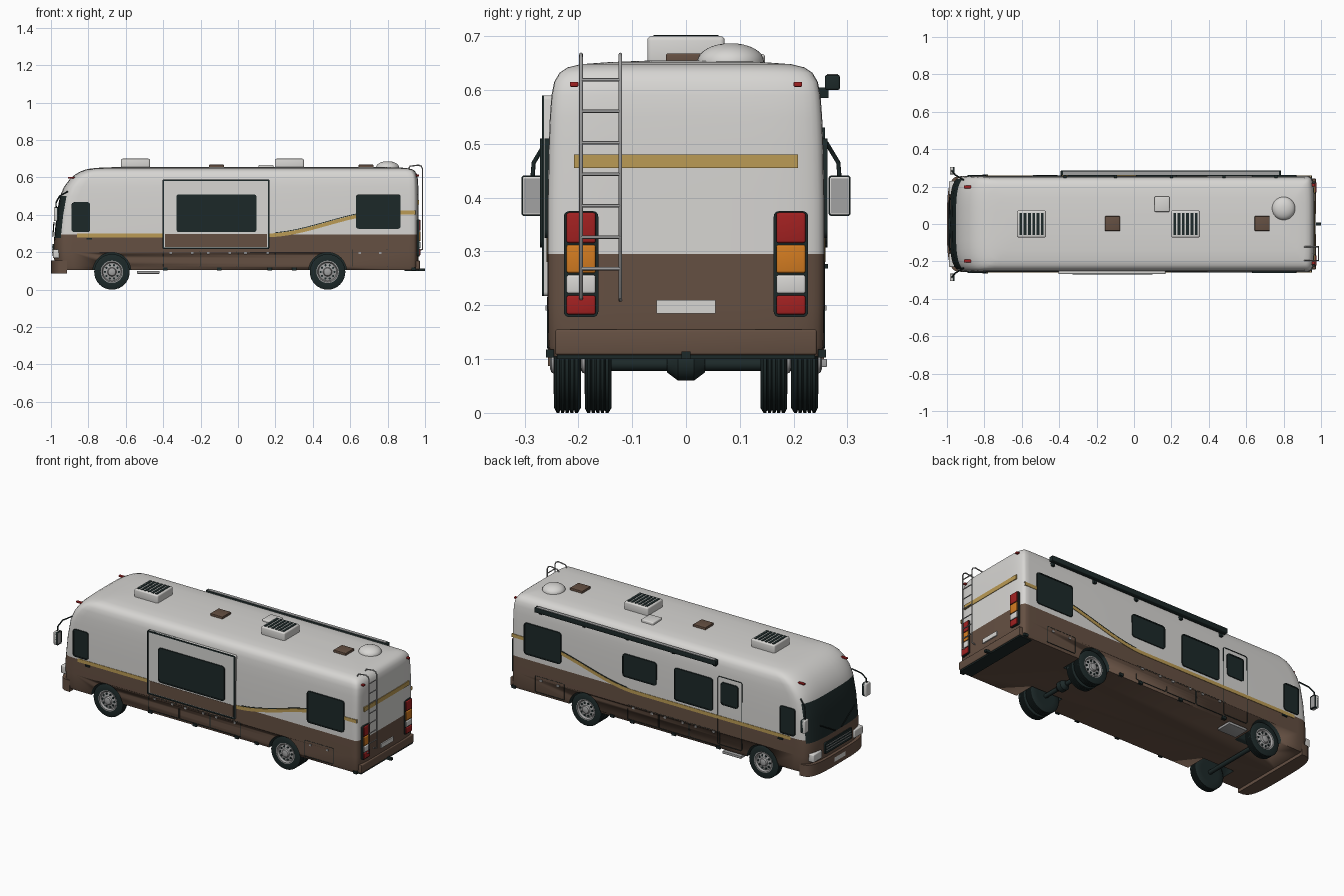
import bpy, bmesh, math
from math import sin, cos, pi
from mathutils import Matrix, Vector

if "Cube" in bpy.data.objects:
    bpy.data.objects.remove(bpy.data.objects["Cube"])


def material(name, *rgb):
    m = bpy.data.materials.new(name)
    m.use_nodes = True
    m.diffuse_color = (*rgb, 1)
    m.node_tree.nodes["Principled BSDF"].inputs["Base Color"].default_value = (*rgb, 1)
    return m


WHITE = material("warm white", 0.68, 0.67, 0.65)
BROWN = material("brown", 0.13, 0.08, 0.055)
DARK = material("dark glass", 0.012, 0.022, 0.022)
GOLD = material("gold", 0.5, 0.33, 0.09)
RED = material("red", 0.36, 0.015, 0.015)
ORANGE = material("orange", 0.65, 0.2, 0.015)
METAL = material("metal", 0.36, 0.36, 0.36)


def finish(name, bm, *mats, smooth=True):
    bmesh.ops.recalc_face_normals(bm, faces=bm.faces)
    mesh = bpy.data.meshes.new(name)
    bm.to_mesh(mesh)
    bm.free()
    for m in mats:
        mesh.materials.append(m)
    ob = bpy.data.objects.new(name, mesh)
    bpy.context.collection.objects.link(ob)
    bpy.ops.object.select_all(action='DESELECT')
    ob.select_set(True)
    bpy.context.view_layer.objects.active = ob
    if smooth:
        bpy.ops.object.shade_smooth_by_angle(angle=math.radians(35))
    return ob


def box(name, x, y, z, mat, bevel=0.0):
    bm = bmesh.new()
    lo, hi = Vector((min(x), min(y), min(z))), Vector((max(x), max(y), max(z)))
    bmesh.ops.create_cube(bm, size=1, matrix=Matrix.Translation((lo + hi) / 2) @ Matrix.Diagonal((*(hi - lo), 1)))
    if bevel:
        bmesh.ops.bevel(bm, geom=bm.edges[:], offset=bevel, segments=3, affect='EDGES', profile=0.5)
    return finish(name, bm, mat)


def rounded(a, b, r):
    """Outline of a rounded rectangle."""
    pts = []
    for i, (u, v) in enumerate([(a[1] - r, b[1] - r), (a[0] + r, b[1] - r), (a[0] + r, b[0] + r), (a[1] - r, b[0] + r)]):
        pts += [(u + r * cos((i + k / 4) * pi / 2), v + r * sin((i + k / 4) * pi / 2)) for k in range(5)]
    return pts


def panel(name, a, z, d, mat, r=0.012, axis='y', rim=0.0):
    """Rounded plate between depths d, or a ring of width rim, facing y or x."""
    bm = bmesh.new()
    place = (lambda p, q: (p[0], q, p[1])) if axis == 'y' else (lambda p, q: (q, p[0], p[1]))
    loops = [rounded(a, z, r)]
    if rim:
        loops.append(rounded((a[0] + rim, a[1] - rim), (z[0] + rim, z[1] - rim), max(r - rim, 0.001)))
    rings = [[bm.verts.new(place(p, q)) for p in lp] for lp in loops for q in d]
    n = len(rings[0])
    pairs = [(0, 1), (2, 3), (0, 2), (1, 3)] if rim else [(0, 1)]
    for s, t in pairs:
        for i in range(n):
            j = (i + 1) % n
            bm.faces.new((rings[s][i], rings[s][j], rings[t][j], rings[t][i]))
    if not rim:
        bm.faces.new(rings[0])
        bm.faces.new(rings[1])
    return finish(name, bm, mat)


def lathe(name, profile, centre, mat, axis='y', segs=32, flip=1):
    """Spin (radius, offset) points around an axis."""
    bm = bmesh.new()
    rings = []
    for r, o in profile:
        ring = []
        for i in range(segs):
            c, s = r * cos(2 * pi * i / segs), r * sin(2 * pi * i / segs)
            ring.append(bm.verts.new(Vector(centre) + Vector((c, o * flip, s) if axis == 'y' else (c, s, o))))
        rings.append(ring)
    for p, q in zip(rings, rings[1:]):
        for i in range(segs):
            j = (i + 1) % segs
            bm.faces.new((p[i], p[j], q[j], q[i]))
    bm.faces.new(rings[0])
    bm.faces.new(rings[-1])
    return finish(name, bm, mat)


def tube(name, pts, r, mat):
    cu = bpy.data.curves.new(name, 'CURVE')
    cu.dimensions, cu.bevel_depth, cu.bevel_resolution, cu.use_fill_caps = '3D', r, 2, True
    sp = cu.splines.new('POLY')
    sp.points.add(len(pts) - 1)
    for p, co in zip(sp.points, pts):
        p.co = (*co, 1)
    cu.materials.append(mat)
    ob = bpy.data.objects.new(name, cu)
    bpy.context.collection.objects.link(ob)


# Body shell: stacked outlines of (height, nose x, tail x, half width)
levels = [(.105, -.975, .96, .25), (.125, -.98, .965, .256), (.2, -.985, .965, .257), (.255, -.985, .965, .257),
          (.275, -.983, .965, .257), (.295, -.981, .965, .257), (.4, -.97, .965, .257), (.5, -.952, .965, .255),
          (.55, -.93, .964, .253), (.59, -.9, .962, .25), (.615, -.872, .957, .245), (.632, -.842, .948, .235),
          (.642, -.815, .935, .22), (.648, -.785, .915, .195), (.652, -.74, .88, .14), (.655, -.66, .8, .06)]
bm = bmesh.new()
N = 20
rings = []
for z, x0, x1, hw in levels:
    ring = []
    for end, depth, p, turn in ((x0, .1, .55, 1), (x1, -.05, .4, -1)):
        for i in range(N + 1):
            t = -pi / 2 + pi * i / N
            y = hw * math.copysign(abs(sin(t)) ** p, sin(t)) * turn
            ring.append(bm.verts.new((end + depth * (1 - max(cos(t), 0) ** p), y, z)))
    rings.append(ring)
for p, q in zip(rings, rings[1:]):
    for i in range(len(p)):
        j = (i + 1) % len(p)
        f = bm.faces.new((p[i], p[j], q[j], q[i]))
        c = f.calc_center_median()
        f.material_index = 1 if c.z < .295 else 0
        if c.x < -.9 and abs(c.y) < .238 and .27 < c.z < .5:
            f.material_index = 2
bm.faces.new(rings[0]).material_index = 1
bm.faces.new(rings[-1])
body = finish("body_shell", bm, WHITE, BROWN, DARK)

# Wheel arches cut out of the shell
for wx in (-.674, .479):
    for s in (-1, 1):
        cutter = lathe("arch_cutter", [(.102, .125), (.102, .3)], (wx, 0, .097), DARK, flip=s)
        cutter.hide_render = True
        mod = body.modifiers.new("arch", 'BOOLEAN')
        mod.operation, mod.object, mod.solver, mod.material_mode = 'DIFFERENCE', cutter, 'EXACT', 'TRANSFER'
        bpy.ops.object.select_all(action='DESELECT')
        body.select_set(True)
        bpy.context.view_layer.objects.active = body
        bpy.ops.object.modifier_apply(modifier="arch")
        bpy.data.objects.remove(cutter)


# Wheels: grooved tyre, dished rim, ring of holes
def wheel(wx, s, inner):
    tread = []
    for k in range(5):
        o = inner + .006 + k * .0085
        tread += [(.095, o), (.095, o + .0055), (.091, o + .0062), (.091, o + .0078)]
    lathe("tyre", [(.058, inner), (.085, inner)] + tread[:-2] + [(.086, inner + .05), (.06, inner + .05), (.056, inner + .035)],
          (wx, 0, .095), DARK, flip=s)
    lathe("rim", [(.058, inner + .01), (.06, inner + .051), (.054, inner + .051), (.048, inner + .04),
                  (.024, inner + .046), (.02, inner + .055), (.012, inner + .058)], (wx, 0, .095), METAL, flip=s)
    for k in range(10):
        a = 2 * pi * k / 10
        lathe("rim_hole", [(.006, inner + .03), (.006, inner + .046)],
              (wx + .037 * cos(a), 0, .095 + .037 * sin(a)), DARK, segs=10, flip=s)


for s in (-1, 1):
    wheel(-.674, s, .195)
    wheel(.479, s, .195)
    wheel(.479, s, .138)
for wx in (-.674, .479):
    tube("axle", [(wx, -.2, .09), (wx, .2, .09)], .012, DARK)
lathe("differential", [(.015, -.035), (.03, -.015), (.03, .015), (.015, .035)], (.479, 0, .09), DARK)


# Side windows with dark rims
def window(name, x, z, s, y=.25):
    panel(name, x, z, (s * y, s * (y + .01)), DARK, .016)
    panel(name + "_rim", x, z, (s * y, s * (y + .013)), DARK, .016, rim=.006)


for s in (-1, 1):
    window("cab_window", (-.89, -.79), (.307, .468), s)
    window("rear_window", (.63, .87), (.325, .51), s)
window("galley_window", (.01, .23), (.365, .5), 1)
window("lounge_window", (-.355, -.105), (.315, .505), 1)
window("door_window", (-.52, -.408), (.37, .502), 1)
panel("entry_door_seam", (-.545, -.385), (.13, .53), (.25, .2585), DARK, .012, rim=.002)

# Slide-out room
panel("slide_out", (-.404, .168), (.217, .59), (-.245, -.264), WHITE, .008)
panel("slide_out_skirt", (-.39, .155), (.228, .297), (-.25, -.2655), BROWN, .003)
panel("slide_out_frame", (-.404, .168), (.217, .59), (-.245, -.268), DARK, .008, rim=.008)
window("slide_out_window", (-.33, .1), (.307, .51), -1, .258)


# Rising stripes along both sides
def ribbon(name, x0, x1, off, half, s, mat):
    bm = bmesh.new()
    prev = None
    for i in range(41):
        x = x0 + (x1 - x0) * i / 40
        t = min(max((x - .15) / .65, 0), 1)
        z = .29 + .122 * t * t * (3 - 2 * t) + off
        cur = [bm.verts.new((x, s * y, z + h)) for y, h in ((.25, -half), (.2595, -half), (.2595, half), (.25, half))]
        if prev:
            for a in range(4):
                bm.faces.new((prev[a], prev[a - 1], cur[a - 1], cur[a]))
        prev = cur
    finish(name, bm, mat)


for s in (-1, 1):
    ribbon("gold_stripe", -.86, .95, 0, .01, s, GOLD)
    ribbon("stripe_edge", .2, .7, .013, .002, s, DARK)
    # Cargo bay doors, latches and markers on the skirt
    for a, b, z in ((-.4, -.205, .205), (-.2, -.005, .205), (0, .2, .205), (.61, .8, .215)):
        panel("bay_seam", (a, b), (.12, z), (s * .25, s * .2582), DARK, .006, rim=.0015)
        for x in (a + .04, b - .04):
            box("bay_latch", (x - .007, x + .007), (s * .25, s * .261), (.19, .2), METAL)
    for x in (-.39, -.1, .17, .3, .94):
        box("skirt_bracket", (x - .012, x + .012), (s * .245, s * .26), (.103, .118), DARK)
    box("cab_handle", (-.81, -.78), (s * .25, s * .264), (.268, .277), DARK)

# Entry step and awning
box("entry_step", (-.54, -.42), (.17, .262), (.085, .1), METAL, .002)
box("awning_case", (-.392, .787), (.258, .286), (.6, .628), DARK, .004)
box("awning_cover", (-.38, .775), (.262, .282), (.627, .63), METAL)
for x in (-.37, -.1, .2, .48, .76):
    box("awning_bracket", (x - .008, x + .008), (.245, .265), (.585, .605), DARK)

# Nose: bumper, grille, headlights, plate
bm = bmesh.new()
low, high = [], []
for i in range(N + 1):
    t = -pi / 2 + pi * i / N
    x, y = -1 + .085 * (1 - max(cos(t), 0) ** .55), .256 * math.copysign(abs(sin(t)) ** .55, sin(t))
    low.append(bm.verts.new((x, y, .087)))
    high.append(bm.verts.new((x, y, .155)))
for i in range(-1, N):
    bm.faces.new((low[i], low[i + 1], high[i + 1], high[i]))
bm.faces.new(low)
bm.faces.new(high)
finish("front_bumper", bm, BROWN)
panel("grille", (-.125, .125), (.18, .245), (-.97, -.992), DARK, .01, 'x')
for z in (.198, .213, .228):
    box("grille_bar", (-.99, -.994), (-.115, .115), (z - .002, z + .002), METAL)
for s in (-1, 1):
    box("headlight", (-.99, -.945), (s * .15, s * .23), (.168, .215), WHITE, .006)
    tube("wiper", [(-.99, s * .03, .285), (-.984, s * .16, .36)], .003, DARK)
    # Door mirrors on bent arms
    box("mirror_housing", (-.985, -.962), (s * .265, s * .306), (.366, .441), WHITE, .005)
    box("mirror_glass", (-.966, -.96), (s * .269, s * .302), (.371, .436), METAL)
    panel("mirror_rim", (min(s * .265, s * .306), max(s * .265, s * .306)), (.366, .441), (-.975, -.959), DARK, .005, 'x', .003)
    tube("mirror_arm", [(-.91, s * .235, .525), (-.955, s * .262, .5), (-.973, s * .283, .465), (-.973, s * .285, .44)], .004, DARK)
box("front_plate", (-1.0, -.995), (-.05, .05), (.11, .135), WHITE)

# Tail: bumper, light clusters, band, plate
box("rear_bumper", (.9, .973), (-.243, .243), (.108, .155), BROWN, .004)
box("rear_crossmember", (.89, .968), (-.24, .24), (.1, .11), DARK)
box("hitch", (.93, 1.0), (-.008, .008), (.1, .114), DARK)
box("rear_band", (.96, .968), (-.208, .208), (.455, .48), GOLD)
box("rear_plate", (.96, .972), (-.055, .055), (.185, .21), WHITE)
for s in (-1, 1):
    lo, hi = sorted((s * .163, s * .227))
    panel("tail_light_frame", (lo, hi), (.178, .375), (.94, .97), DARK, .01, 'x')
    for mat, z in ((RED, (.316, .372)), (ORANGE, (.26, .312)), (WHITE, (.222, .256)), (RED, (.183, .218))):
        box("tail_light", (.95, .976), (lo + .005, hi - .005), z, mat, .004)
    box("roof_marker", (.94, .968), (s * .2, s * .216), (.606, .615), RED, .002)
    box("front_marker", (-.91, -.87), (s * .19, s * .206), (.594, .602), RED, .002)

# Ladder
for y in (-.195, -.122):
    tube("ladder_rail", [(.965, y, .21), (.987, y, .215), (.987, y, .645), (.98, y, .66), (.965, y, .666), (.92, y, .66), (.908, y, .64)], .0035, METAL)
for k in range(7):
    z = .268 + k * .0585
    tube("ladder_rung", [(.987, -.195, z), (.987, -.122, z)], .003, METAL)

# Roof equipment
for x in (-.548, .275):
    box("air_conditioner", (x - .077, x + .077), (-.072, .072), (.645, .7), WHITE, .008)
    for k in range(6):
        c = x + (k - 2.5) * .023
        box("cooling_slot", (c - .0075, c + .0075), (-.06, .06), (.695, .702), DARK)
for x in (-.115, .685):
    box("roof_vent", (x - .04, x + .04), (-.037, .042), (.645, .668), BROWN, .003)
box("skylight", (.11, .19), (.065, .147), (.64, .667), WHITE, .006)
lathe("satellite_dome", [(.062, -.02)] + [(.062 * cos(a * pi / 16), .034 * sin(a * pi / 16)) for a in range(8)],
      (.8, .083, .653), WHITE, axis='z')
